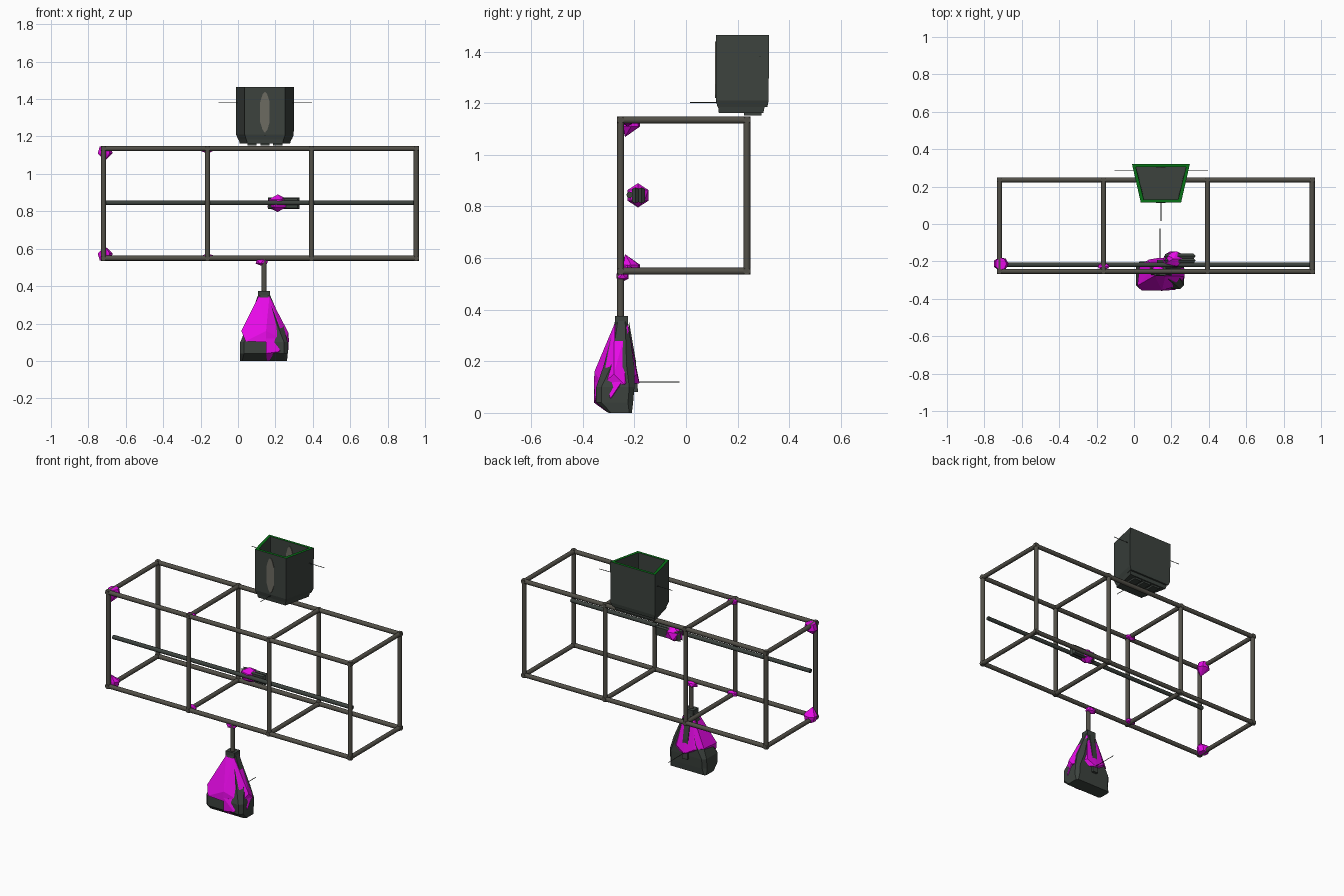
import bpy, bmesh, math
from mathutils import Vector

if "Cube" in bpy.data.objects:
    bpy.data.objects.remove(bpy.data.objects["Cube"])


def mat(name, rgb):
    m = bpy.data.materials.new(name)
    m.diffuse_color = (*rgb, 1)
    m.use_nodes = True
    m.node_tree.nodes["Principled BSDF"].inputs["Base Color"].default_value = m.diffuse_color
    return m


STEEL = mat("weathered steel", (0.085, 0.08, 0.065))
DARK = mat("dark green grey", (0.045, 0.055, 0.048))
MAGENTA = mat("magenta", (0.8, 0.003, 0.8))
GREEN = mat("rim green", (0.002, 0.17, 0.008))
WORN = mat("worn patch", (0.15, 0.145, 0.12))


def finish(name, bm, *mats):
    bmesh.ops.recalc_face_normals(bm, faces=bm.faces)
    me = bpy.data.meshes.new(name)
    bm.to_mesh(me)
    bm.free()
    for m in mats:
        me.materials.append(m)
    ob = bpy.data.objects.new(name, me)
    bpy.context.collection.objects.link(ob)
    return ob


def rod(name, a, b, r, m, sides=12):
    a, b = Vector(a), Vector(b)
    d = b - a
    bm = bmesh.new()
    bmesh.ops.create_cone(bm, cap_ends=True, segments=sides, radius1=r, radius2=r, depth=d.length)
    bm.transform(d.to_track_quat('Z', 'Y').to_matrix().to_4x4())
    bmesh.ops.translate(bm, verts=bm.verts, vec=(a + b) / 2)
    for f in bm.faces:
        f.smooth = len(f.verts) == 4
    return finish(name, bm, m)


def hull(name, pts, m):
    bm = bmesh.new()
    for p in pts:
        bm.verts.new(p)
    res = bmesh.ops.convex_hull(bm, input=bm.verts)
    loose = [v for v in bm.verts if not v.link_faces]
    bmesh.ops.delete(bm, geom=loose, context='VERTS')
    return finish(name, bm, m)


def box(name, x0, x1, y0, y1, z0, z1, m):
    return hull(name, [(x, y, z) for x in (x0, x1) for y in (y0, y1) for z in (z0, z1)], m)


def loft(name, rings, m):
    bm = bmesh.new()
    vs = [[bm.verts.new(p) for p in r] for r in rings]
    n = len(rings[0])
    for a, b in zip(vs, vs[1:]):
        for i in range(n):
            bm.faces.new((a[i], a[(i + 1) % n], b[(i + 1) % n], b[i]))
    bm.faces.new(vs[0])
    bm.faces.new(vs[-1])
    return finish(name, bm, *(m if isinstance(m, (list, tuple)) else [m]))


def ball(name, loc, size, m, sub=1):
    bm = bmesh.new()
    bmesh.ops.create_icosphere(bm, subdivisions=sub, radius=1)
    for v in bm.verts:
        v.co = Vector([c * s + l for c, s, l in zip(v.co, size, loc)])
    return finish(name, bm, m)


# Pipe frame
R = 0.0135
XS = (-0.719, -0.163, 0.393, 0.953)
Y0, Y1, Z0, Z1 = -0.253, 0.236, 0.549, 1.135
for y in (Y0, Y1):
    for z in (Z0, Z1):
        rod("long_rail", (XS[0] - R, y, z), (XS[-1] + R, y, z), R, STEEL)
for x in XS:
    for y in (Y0, Y1):
        rod("post", (x, y, Z0 - R), (x, y, Z1 + R), R, STEEL)
    for z in (Z0, Z1):
        rod("cross_bar", (x, Y0 - R, z), (x, Y1 + R, z), R, STEEL)
rod("middle_rail", (-0.71, -0.218, 0.845), (0.945, -0.218, 0.845), 0.0125, DARK)

# Corner lumps and smaller lumps on the second frame
for z, s in ((Z1, -1), (Z0, 1)):
    ring = [(-0.712 + 0.042 * math.cos(t), -0.213 + 0.036 * math.sin(t), z + s * 0.025)
            for t in [i * math.tau / 7 for i in range(7)]]
    base = [(-0.712 + 0.03 * math.cos(t), -0.213 + 0.034 * math.sin(t), z - s * 0.012)
            for t in [i * math.tau / 7 for i in range(7)]]
    hull("corner_lump", ring + base + [(-0.712, -0.236, z + s * 0.066)], MAGENTA)
    ball("small_lump", (-0.163, -0.226, z + s * 0.006), (0.036, 0.02, 0.02), MAGENTA)

# Handle on the middle rail
ball("handle_ball", (0.212, -0.186, 0.843), (0.062, 0.047, 0.047), MAGENTA)
for y in (-0.196, -0.172):
    hull("handle_disc", [(x, y + d, z) for d, g in ((-0.013, 0.012), (0, 0), (0.013, 0.012))
                         for x in (0.16 + g, 0.33 - g) for z in (0.812 + g / 2, 0.874 - g / 2)], DARK)

# Lower bin: stem, collar and tapered shell
rod("stem", (0.14, -0.253, 0.36), (0.14, -0.253, 0.55), 0.0135, STEEL)
ball("stem_cap", (0.128, -0.246, 0.53), (0.038, 0.027, 0.022), MAGENTA)
box("collar", 0.108, 0.17, -0.276, -0.224, 0.33, 0.375, DARK)


def rounded(z, x0, x1, y0, y1, c):
    return [(x0 + c, y0, z), (x1 - c, y0, z), (x1, y0 + c, z), (x1, y1 - c, z),
            (x1 - c, y1, z), (x0 + c, y1, z), (x0, y1 - c, z), (x0, y0 + c, z)]


loft("bin_shell", [rounded(0, 0.012, 0.262, -0.30, -0.21, 0.01),
                   rounded(0.04, 0.012, 0.266, -0.348, -0.205, 0.02),
                   rounded(0.10, 0.012, 0.266, -0.348, -0.20, 0.02),
                   rounded(0.18, 0.045, 0.245, -0.32, -0.20, 0.03),
                   rounded(0.36, 0.11, 0.168, -0.274, -0.226, 0.01)], DARK)
hull("bin_back_ridge", [(x, y, z) for x in (0.122, 0.158)
                        for y, z in ((-0.22, 0.35), (-0.194, 0.2), (-0.186, 0.08), (-0.25, 0.08))], DARK)

# Magenta mass filling the bin
hull("bin_mass_upper", [(x, y, 0.345) for x in (0.11, 0.168) for y in (-0.277, -0.226)] +
     [(0.018, -0.33, 0.16), (0.04, -0.355, 0.105), (0.15, -0.357, 0.10), (0.15, -0.355, 0.16),
      (0.25, -0.325, 0.11), (0.27, -0.28, 0.15), (0.272, -0.24, 0.11), (0.03, -0.22, 0.16),
      (0.20, -0.19, 0.15), (0.08, -0.19, 0.15), (0.14, -0.18, 0.115)], MAGENTA)
hull("bin_mass_lower", [(0.15, -0.357, 0.12), (0.15, -0.357, 0.04), (0.155, -0.305, 0.002),
                        (0.23, -0.30, 0.01), (0.22, -0.352, 0.05), (0.27, -0.29, 0.06),
                        (0.272, -0.25, 0.12), (0.25, -0.325, 0.12)], MAGENTA)

# Upper bucket: hollow trapezoid with a green rim
CX = 0.144


def trap(z, front, back, y0, y1):
    return [(CX - front, y0, z), (CX + front, y0, z), (CX + back, y1, z), (CX - back, y1, z)]


bucket = loft("bucket", [trap(1.185, 0.100, 0.144, 0.122, 0.315),
                         trap(1.21, 0.108, 0.154, 0.116, 0.32),
                         trap(1.465, 0.108, 0.155, 0.116, 0.322),
                         trap(1.465, 0.092, 0.135, 0.132, 0.306),
                         trap(1.21, 0.090, 0.132, 0.132, 0.306)], (DARK, GREEN))
for p in bucket.data.polygons:
    if p.center.z > 1.46:
        p.material_index = 1
loft("bucket_base", [trap(1.163, 0.095, 0.135, 0.127, 0.30), trap(1.19, 0.1, 0.142, 0.124, 0.305)], DARK)
for x in (0.075, 0.144, 0.213):
    box("bucket_foot", x - 0.025, x + 0.025, 0.225, 0.292, 1.152, 1.17, DARK)


# Worn patches on the bucket front and inner back wall
def patch(y, h):
    pts = [(CX + 0.029 * math.cos(t) * (1 if i % 2 else 0.85), y + d, 1.33 + h * math.sin(t))
           for i, t in enumerate([k * math.tau / 12 for k in range(12)]) for d in (-0.002, 0.002)]
    hull("worn_patch", pts, WORN)


patch(0.115, 0.11)
patch(0.305, 0.11)

# Thin needles
rod("bucket_needle_left", (-0.105, 0.287, 1.38), (0.0, 0.287, 1.38), 0.002, DARK, 6)
rod("bucket_needle_right", (0.285, 0.287, 1.38), (0.395, 0.287, 1.38), 0.002, DARK, 6)
rod("bucket_needle_front", (0.144, 0.015, 1.203), (0.144, 0.12, 1.203), 0.002, DARK, 6)
rod("bin_needle", (0.139, -0.19, 0.12), (0.139, -0.025, 0.12), 0.002, DARK, 6)
